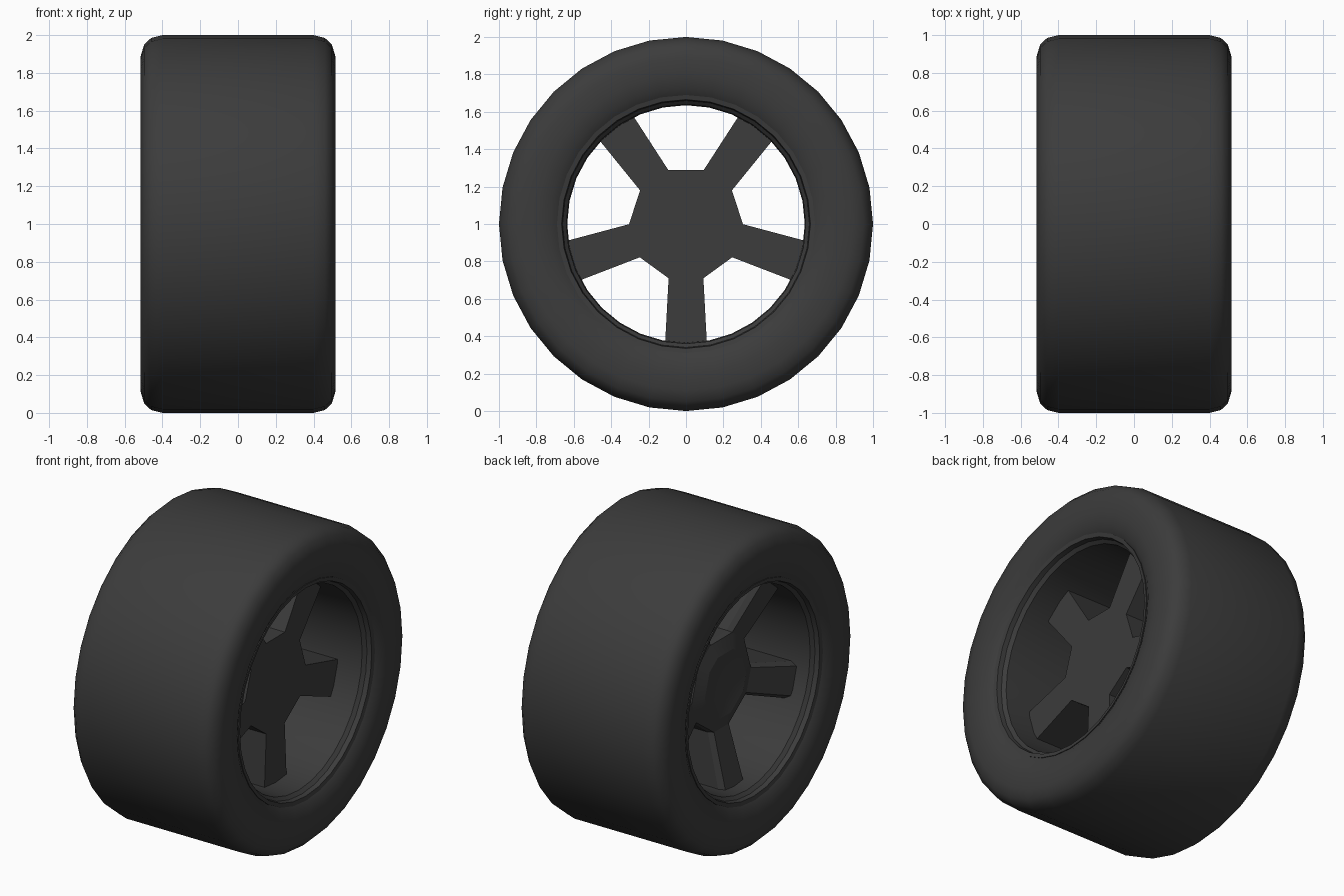
import bpy, bmesh, math

if "Cube" in bpy.data.objects:
    bpy.data.objects.remove(bpy.data.objects["Cube"])

SEG = 32
dark = bpy.data.materials.new("dark_grey")
dark.diffuse_color = (0.045, 0.045, 0.045, 1)
dark.use_nodes = True
dark.node_tree.nodes["Principled BSDF"].inputs["Base Color"].default_value = dark.diffuse_color


def finish(bm, name, angle):
    bmesh.ops.recalc_face_normals(bm, faces=bm.faces)
    me = bpy.data.meshes.new(name)
    bm.to_mesh(me)
    bm.free()
    ob = bpy.data.objects.new(name, me)
    bpy.context.collection.objects.link(ob)
    ob.location.z = 1
    me.materials.append(dark)
    bpy.ops.object.select_all(action='DESELECT')
    ob.select_set(True)
    bpy.context.view_layer.objects.active = ob
    bpy.ops.object.shade_smooth_by_angle(angle=math.radians(angle))
    return ob


def lathe(name, half_profile, angle):
    """Mirror an (x, radius) half profile and spin it round the x axis."""
    prof = half_profile + [(-x, r) for x, r in reversed(half_profile)]
    bm = bmesh.new()
    rings = []
    for i in range(SEG):
        a = 2 * math.pi * i / SEG
        rings.append([bm.verts.new((x, r * math.cos(a), r * math.sin(a))) for x, r in prof])
    n = len(prof)
    for i in range(SEG):
        p, q = rings[i], rings[(i + 1) % SEG]
        for j in range(n):
            k = (j + 1) % n
            bm.faces.new((p[j], p[k], q[k], q[j]))
    return finish(bm, name, angle)


# Tyre: flat tread, rounded shoulders, flat sidewalls
lathe("tyre", [(0.40, 0.675), (0.48, 0.69), (0.505, 0.73), (0.515, 0.80), (0.515, 0.89),
               (0.497, 0.95), (0.46, 0.985), (0.40, 1.0)], 40)

# Rim barrel with a stepped lip
lathe("rim", [(0.34, 0.675), (0.485, 0.69), (0.48, 0.665), (0.45, 0.66), (0.43, 0.64),
              (0.25, 0.635)], 30)

# Five-spoke star: flat on +x, chamfered spokes and a raised hub on -x
bm = bmesh.new()


def star_ring(x_root, x_tip, scale):
    ring = []
    for s in range(5):
        a = math.radians(-90 + 72 * s)
        for x, rad, t in ((x_root, 0.29, -0.093), (x_tip, 0.645, -0.112),
                          (x_tip, 0.645, 0.112), (x_root, 0.29, 0.093)):
            t *= scale
            ring.append(bm.verts.new((x, rad * math.cos(a) - t * math.sin(a),
                                      rad * math.sin(a) + t * math.cos(a))))
    return ring


def bridge(a, b):
    n = len(a)
    for i in range(n):
        j = (i + 1) % n
        bm.faces.new((a[i], a[j], b[j], b[i]))


def hub_loop(ring):
    return [v for s in range(5) for v in (ring[4 * s], ring[4 * s + 3])]


def cap_ring(src, x, f):
    return [bm.verts.new((x, v.co.y * f, v.co.z * f)) for v in src]


front = star_ring(0.265, 0.265, 1.0)
side = star_ring(-0.22, -0.31, 1.0)
back = star_ring(-0.25, -0.345, 0.8)
bridge(front, side)
bridge(side, back)
for ring in (front, back):
    for s in range(5):
        bm.faces.new(ring[4 * s:4 * s + 4])
bm.faces.new(hub_loop(front))
outer = hub_loop(back)
top = cap_ring(outer, -0.28, 0.7)
inner = cap_ring(outer, -0.26, 0.4)
bridge(outer, top)
bridge(top, inner)
bm.faces.new(inner)
finish(bm, "spokes_and_hub", 20)
